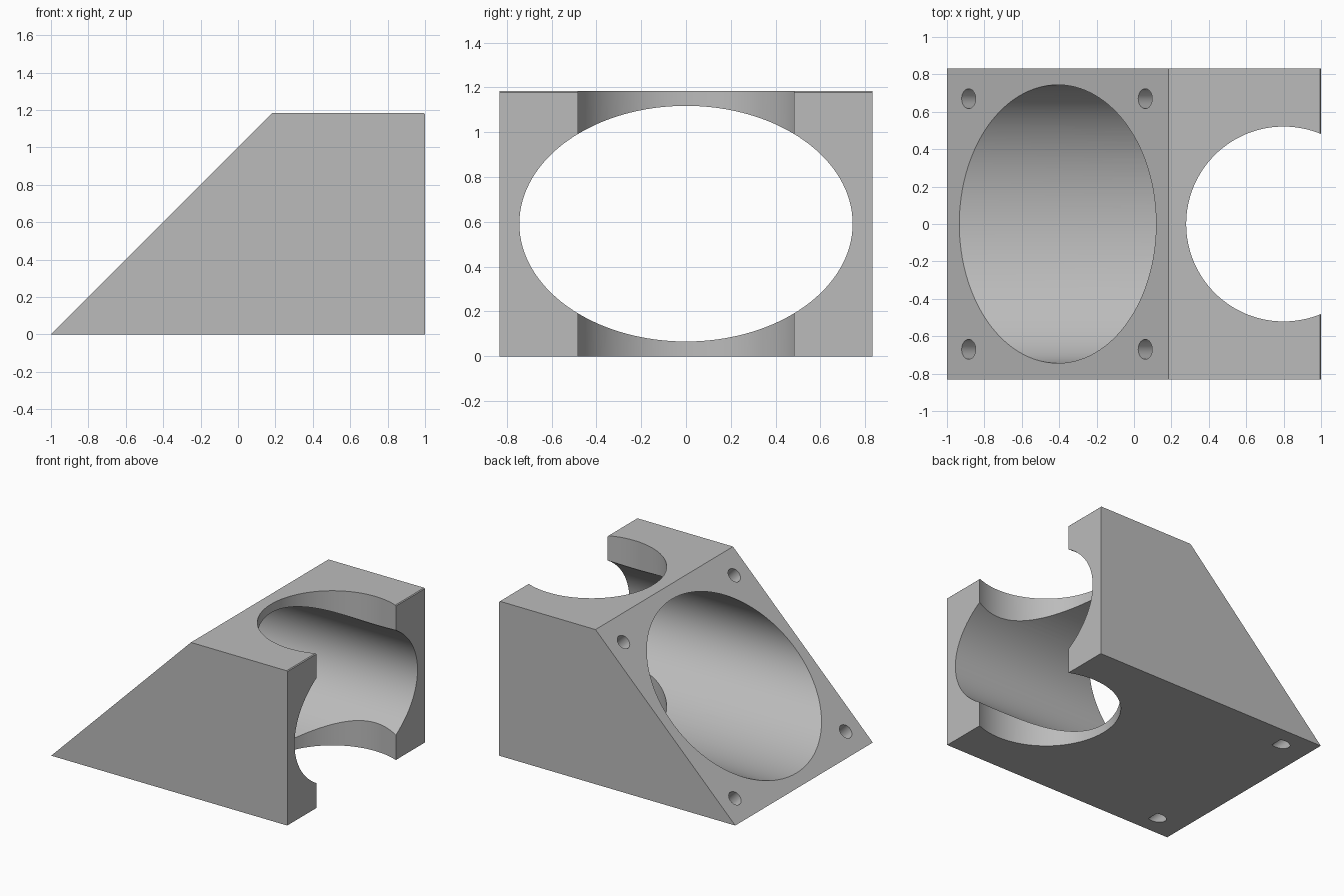
import bpy, bmesh, math
from mathutils import Matrix, Vector

cube = bpy.data.objects.get("Cube")
if cube:
    bpy.data.objects.remove(cube, do_unlink=True)

HEIGHT, HALF_DEPTH, LIP = 1.184, 0.832, 0.006

grey = bpy.data.materials.new("plain grey")
grey.use_nodes = True
colour = (0.5, 0.5, 0.5, 1)
grey.diffuse_color = colour
grey.node_tree.nodes["Principled BSDF"].inputs["Base Color"].default_value = colour


def add_object(name, bm):
    bmesh.ops.recalc_face_normals(bm, faces=bm.faces)
    mesh = bpy.data.meshes.new(name)
    bm.to_mesh(mesh)
    bm.free()
    mesh.materials.append(grey)
    obj = bpy.data.objects.new(name, mesh)
    bpy.context.collection.objects.link(obj)
    return obj


def cutter(name, centre, axis, length, radius, segments, squash=1.0):
    """Cylinder along an axis; squash scales its height in z."""
    bm = bmesh.new()
    turn = Vector(axis).to_track_quat("Z", "Y").to_matrix().to_4x4()
    bmesh.ops.create_cone(bm, cap_ends=True, segments=segments, radius1=radius,
                          radius2=radius, depth=length, matrix=turn)
    for v in bm.verts:
        v.co.z *= squash
    bmesh.ops.translate(bm, verts=bm.verts, vec=centre)
    obj = add_object(name, bm)
    obj.hide_render = True
    return obj


# Wedge-shaped body: side profile swept across the depth
profile = [(-1, 0), (1, 0), (1, HEIGHT - LIP), (1 - LIP, HEIGHT), (HEIGHT - 1, HEIGHT)]
bm = bmesh.new()
side = bm.faces.new([bm.verts.new((x, -HALF_DEPTH, z)) for x, z in profile])
swept = bmesh.ops.extrude_face_region(bm, geom=[side])["geom"]
bmesh.ops.translate(bm, verts=[g for g in swept if isinstance(g, bmesh.types.BMVert)],
                    vec=(0, 2 * HALF_DEPTH, 0))
body = add_object("duct_block", bm)

# Oval air tunnel, which meets the slope as a circle, and the upright round bore
cutters = [
    cutter("tunnel_cutter", (0, 0, HEIGHT / 2), (1, 0, 0), 3, 0.744, 128, math.sqrt(0.5)),
    cutter("bore_cutter", (0.8, 0, HEIGHT / 2), (0, 0, 1), 2, 0.521, 128),
]

# Blind screw holes square to the slope
HOLE_DEPTH = 0.19
inward = Vector((1, 0, -1)).normalized()
for x in (-0.884, 0.06):
    for y in (-0.67, 0.67):
        mouth = Vector((x, y, x + 1))
        cutters.append(cutter("screw_hole_cutter", mouth, inward, 2 * HOLE_DEPTH, 0.053, 32))

for c in cutters:
    mod = body.modifiers.new(c.name, "BOOLEAN")
    mod.operation, mod.solver, mod.object = "DIFFERENCE", "EXACT", c

# Apply the cuts, then drop the cutters
bpy.context.view_layer.update()
depsgraph = bpy.context.evaluated_depsgraph_get()
result = bpy.data.meshes.new_from_object(body.evaluated_get(depsgraph))
body.modifiers.clear()
body.data = result
result.materials.clear()
result.materials.append(grey)
for c in cutters:
    bpy.data.objects.remove(c, do_unlink=True)

# Smooth bores with sharp rims
bpy.ops.object.select_all(action="DESELECT")
body.select_set(True)
bpy.context.view_layer.objects.active = body
bpy.ops.object.shade_smooth_by_angle(angle=math.radians(30))
